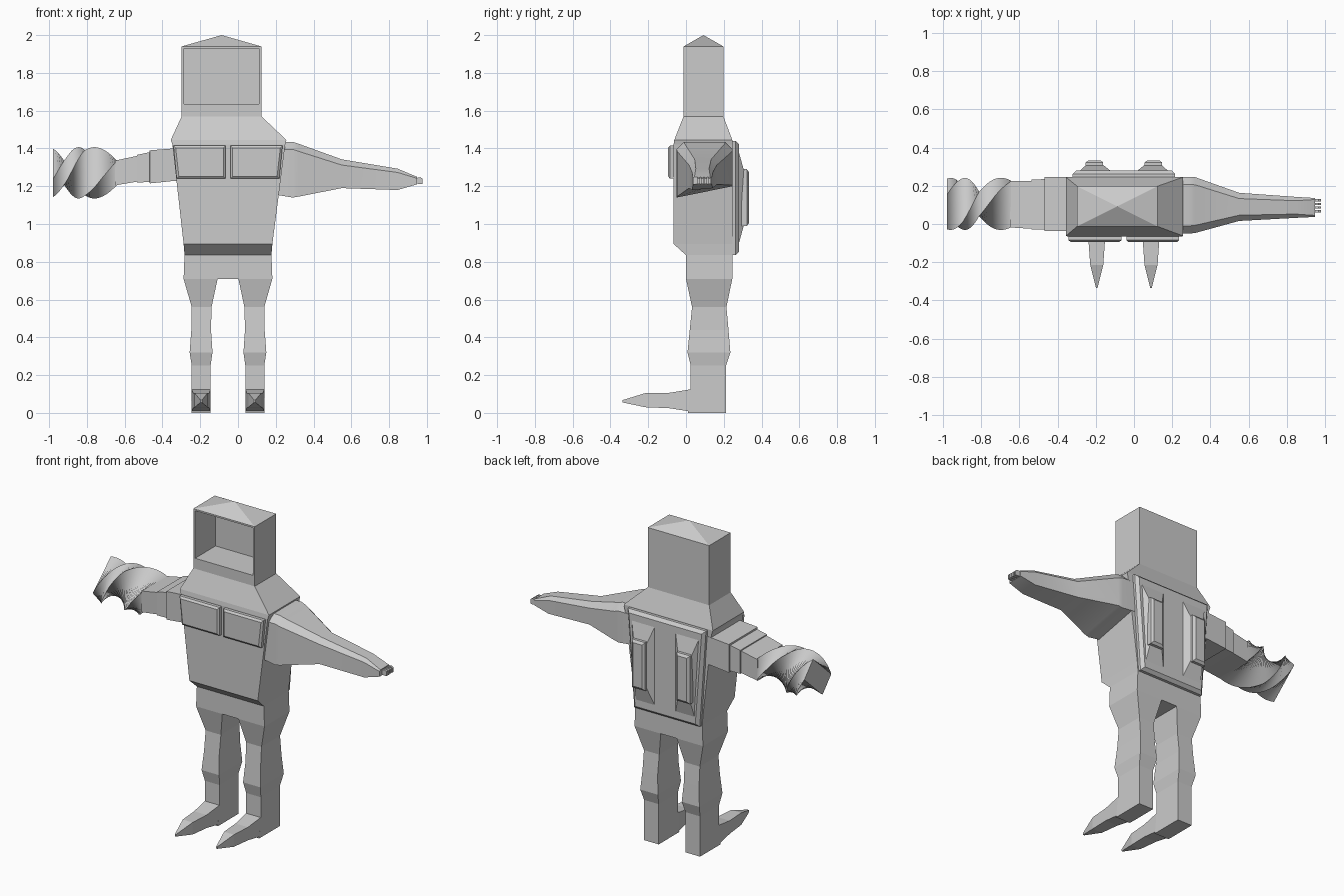
import bpy, bmesh, math
from mathutils import Vector

cube = bpy.data.objects.get("Cube")
if cube:
    bpy.data.objects.remove(cube, do_unlink=True)

grey = bpy.data.materials.new("plain grey")
grey.use_nodes = True
colour = (0.6, 0.6, 0.6, 1)
grey.diffuse_color = colour
grey.node_tree.nodes["Principled BSDF"].inputs["Base Color"].default_value = colour

MID = -0.053  # symmetry plane of body, legs and pack


def finish(name, bm, smooth=0):
    bmesh.ops.recalc_face_normals(bm, faces=bm.faces)
    mesh = bpy.data.meshes.new(name)
    bm.to_mesh(mesh)
    bm.free()
    mesh.materials.append(grey)
    obj = bpy.data.objects.new(name, mesh)
    bpy.context.collection.objects.link(obj)
    if smooth:
        bpy.ops.object.select_all(action='DESELECT')
        obj.select_set(True)
        bpy.context.view_layer.objects.active = obj
        bpy.ops.object.shade_smooth_by_angle(angle=math.radians(smooth))
    return obj


def loft(rings):
    """Skin a row of equal-sized rings and cap both ends."""
    bm = bmesh.new()
    rows = [[bm.verts.new(p) for p in ring] for ring in rings]
    n = len(rows[0])
    for a, b in zip(rows, rows[1:]):
        for i in range(n):
            j = (i + 1) % n
            bm.faces.new((a[i], a[j], b[j], b[i]))
    bm.faces.new(rows[0])
    top = bm.faces.new(rows[-1])
    return bm, top


def rect(axis, t, a0, a1, b0, b1):
    """Rectangle ring across an axis, at position t."""
    ring = []
    for a, b in ((a0, b0), (a1, b0), (a1, b1), (a0, b1)):
        p = [a, b]
        p.insert(axis, t)
        ring.append(Vector(p))
    return ring


# Body: hips, belly ledge, chest, sloped shoulders and box head
bm, top = loft([rect(2, *r) for r in (
    (0.71, -0.288, 0.182, 0, 0.245),
    (0.835, -0.283, 0.177, 0, 0.245),
    (0.895, -0.288, 0.182, -0.066, 0.245),
    (1.42, -0.347, 0.25, -0.066, 0.245),
    (1.445, -0.356, 0.256, -0.062, 0.245),
    (1.57, -0.298, 0.124, -0.013, 0.198),
    (1.94, -0.298, 0.124, -0.013, 0.198))])
peak = bmesh.ops.poke(bm, faces=[top])["verts"][0]
peak.co.z = 2.0
# Deep face opening in the front of the head
bm.normal_update()
front = min((f for f in bm.faces if 1.7 < f.calc_center_median().z < 1.8),
            key=lambda f: f.calc_center_median().y)
bmesh.ops.inset_individual(bm, faces=[front], thickness=0.018)
for v in front.verts:
    v.co.z = 1.93 if v.co.z > 1.8 else 1.635
hole = bmesh.ops.extrude_face_region(bm, geom=[front])["geom"]
bmesh.ops.translate(bm, vec=(0, 0.2, 0),
                    verts=[g for g in hole if isinstance(g, bmesh.types.BMVert)])
if front.is_valid:
    bmesh.ops.delete(bm, geom=[front], context='FACES_ONLY')
finish("body_and_head", bm)

for side, label in ((-1, "right"), (1, "left")):
    # Legs: offsets from the midline, mirrored
    legs = [rect(2, z, MID + side * i, MID + side * o, y0, y1)
            for z, i, o, y0, y1 in (
                (0, 0.092, 0.192, 0.01, 0.212),
                (0.125, 0.092, 0.192, 0.025, 0.212),
                (0.25, 0.092, 0.192, 0.025, 0.212),
                (0.32, 0.082, 0.203, 0.008, 0.235),
                (0.44, 0.09, 0.194, 0.02, 0.225),
                (0.56, 0.087, 0.192, 0.032, 0.214),
                (0.71, 0.055, 0.235, 0, 0.245))]
    finish(label + "_leg", loft(legs)[0])

    # Pointed feet
    x = MID + side * 0.142
    foot = [rect(1, y, x - w, x + w, z0, z1) for y, w, z0, z1 in (
        (0.06, 0.05, 0, 0.125), (0.02, 0.05, 0.008, 0.124),
        (-0.09, 0.043, 0.025, 0.106), (-0.215, 0.034, 0.03, 0.105),
        (-0.335, 0.004, 0.055, 0.068))]
    finish(label + "_foot", loft(foot)[0])

    # Chest plates, tapering with the torso and stepped at the rim
    plate = []
    for y, m in ((-0.06, 0), (-0.085, 0), (-0.095, 0.012)):
        plate.append([Vector((MID + side * u, y, z)) for u, z in (
            (0.013 + m, 1.24 + m), (0.272 - m, 1.24 + m),
            (0.289 - m, 1.415 - m), (0.013 + m, 1.415 - m))])
    finish(label + "_chest_plate", loft(plate)[0])

    # Raised facets on the pack, each with a narrow bar on its crest
    ridge = [[Vector((MID + side * u, y, z)) for u, z in pts] for y, pts in (
        (0.27, ((0.06, 0.86), (0.205, 0.86), (0.24, 1.415), (0.06, 1.415))),
        (0.308, ((0.107, 1.0), (0.19, 1.0), (0.198, 1.28), (0.107, 1.28))))]
    finish(label + "_pack_ridge", loft(ridge)[0])
    bar = [rect(1, y, MID + side * (0.108 + m), MID + side * (0.2 - m),
                0.99 + m, 1.29 - m)
           for y, m in ((0.295, 0), (0.322, 0), (0.333, 0.015))]
    finish(label + "_pack_bar", loft(bar)[0])

# Back pack slab
slab = []
for y, m in ((0.235, 0), (0.262, 0), (0.28, 0.018)):
    slab.append([Vector((MID + u, y, z)) for u, z in (
        (m - 0.225, 0.835 + m), (0.225 - m, 0.835 + m),
        (0.268 - m, 1.44 - m), (m - 0.268, 1.44 - m))])
finish("back_pack", loft(slab)[0])

# Left arm: six-sided sections with chamfered top and sloping underside
arm = []
for x, y0, y1, zf, zb, zt, c in (
        (0.2, -0.05, 0.247, 1.155, 0.0 + 1.21, 1.435, 0.04),
        (0.29, -0.05, 0.247, 1.14, 1.2, 1.435, 0.04),
        (0.32, -0.047, 0.245, 1.145, 1.205, 1.425, 0.04),
        (0.55, 0.016, 0.163, 1.19, 1.21, 1.342, 0.03),
        (0.845, 0.032, 0.142, 1.18, 1.19, 1.293, 0.02),
        (0.947, 0.037, 0.136, 1.21, 1.213, 1.25, 0.008)):
    arm.append([Vector((x, y, z)) for y, z in (
        (y0, zf), (y1, zb), (y1, zt - c), (y1 - c, zt),
        (y0 + c, zt), (y0, zt - c))])
finish("left_arm", loft(arm)[0], 20)

# Left fingers
for k in range(4):
    y = 0.067 + k * 0.019
    finger = [rect(0, x, y - 0.006, y + 0.006, z0, z1) for x, z0, z1 in (
        (0.93, 1.215, 1.24), (0.965, 1.212, 1.248), (0.978, 1.213, 1.24))]
    finish("left_finger_%d" % (k + 1), loft(finger)[0])

# Right upper arm: stepped sleeve cuffs
sleeve = [rect(0, *r) for r in (
    (-0.28, -0.037, 0.247, 1.23, 1.405),
    (-0.34, -0.037, 0.247, 1.228, 1.4),
    (-0.467, -0.037, 0.247, 1.215, 1.39),
    (-0.468, -0.03, 0.235, 1.222, 1.38),
    (-0.535, -0.029, 0.232, 1.22, 1.366),
    (-0.536, -0.025, 0.225, 1.224, 1.36),
    (-0.65, -0.018, 0.225, 1.205, 1.336))]
finish("right_sleeve", loft(sleeve)[0])

# Right forearm: a flat bar twisted along its length
keys = ((-0.64, 0), (-0.72, 40), (-0.81, 90), (-0.9, 165), (-0.979, 222))
twist = []
for (xa, ta), (xb, tb) in zip(keys, keys[1:]):
    for s in range(8):
        f = s / 8
        twist.append((xa + (xb - xa) * f, ta + (tb - ta) * f))
twist.append(keys[-1])
rings = []
for x, deg in twist:
    c, s = math.cos(math.radians(deg)), math.sin(math.radians(deg))
    rings.append([Vector((x, 0.105 + y * c - z * s, 1.271 + y * s + z * c))
                  for y, z in ((-0.12, -0.064), (0.12, -0.064),
                               (0.12, 0.064), (-0.12, 0.064))])
finish("right_twisted_forearm", loft(rings)[0], 40)
